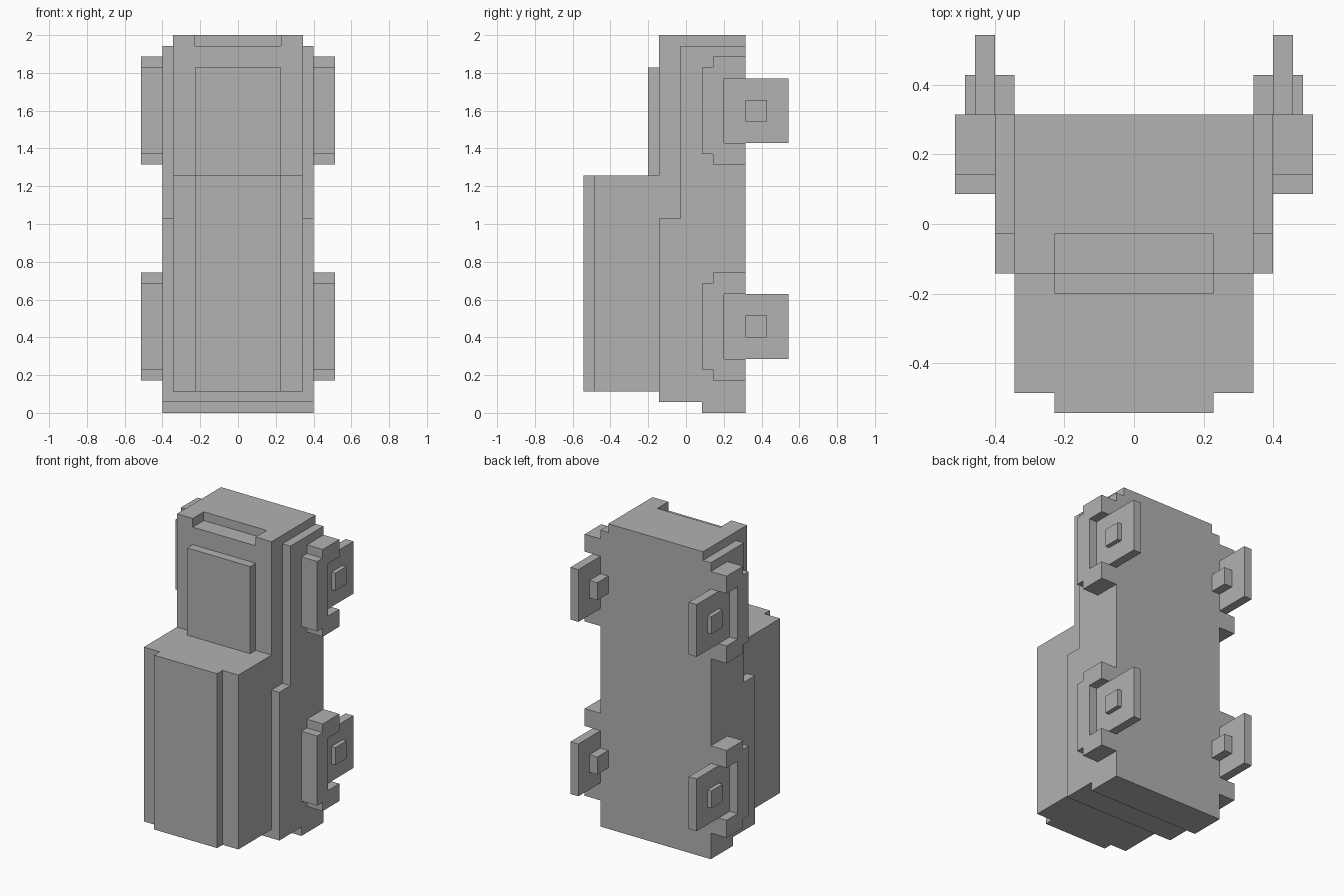
import bpy
import bmesh
from mathutils import Vector

if "Cube" in bpy.data.objects:
    bpy.data.objects.remove(bpy.data.objects["Cube"], do_unlink=True)

U = 2 / 35       # one block of the model's grid
Y_MID = 9.5      # depth is counted in blocks from the front

grey = bpy.data.materials.new("plain_grey")
grey.use_nodes = True
colour = (0.445, 0.445, 0.445, 1)
grey.diffuse_color = colour
grey.node_tree.nodes["Principled BSDF"].inputs["Base Color"].default_value = colour


def prism(name, profile, start, end, axis="x", side=1):
    """Extrude a (y, z) profile along x, or an (x, y) profile along z."""
    def place(a, b, t):
        x, y, z = (t * side, a, b) if axis == "x" else (a, b, t)
        return Vector((x, y - Y_MID, z)) * U

    bm = bmesh.new()
    rings = [[bm.verts.new(place(a, b, t)) for a, b in profile] for t in (start, end)]
    bm.faces.new(rings[0])
    bm.faces.new(rings[1])
    n = len(profile)
    for i in range(n):
        j = (i + 1) % n
        bm.faces.new((rings[0][i], rings[0][j], rings[1][j], rings[1][i]))
    bmesh.ops.recalc_face_normals(bm, faces=bm.faces)
    mesh = bpy.data.meshes.new(name)
    bm.to_mesh(mesh)
    bm.free()
    mesh.materials.append(grey)
    obj = bpy.data.objects.new(name, mesh)
    bpy.context.collection.objects.link(obj)
    return obj


def rect(a0, a1, b0, b1):
    return [(a0, b0), (a1, b0), (a1, b1), (a0, b1)]


# Main body with the cabin, and the notched nose on its end
prism("body_and_cabin", [(1, 2), (7, 2), (7, 1), (11, 1), (11, 0), (15, 0),
                         (15, 34), (7, 34), (7, 22), (1, 22)], -6, 6)
prism("notched_nose", [(-6, 7), (-4, 7), (-4, 9), (4, 9), (4, 7), (6, 7),
                       (6, 15), (-6, 15)], 34, 35, axis="z")

# Raised panels on the cabin and hood
prism("cabin_roof_panel", rect(0, 1, 2, 22), -4, 4)
prism("hood_panel", rect(6, 7, 22, 32), -4, 4)

for label, side in (("left", 1), ("right", -1)):
    # Stepped side panel
    prism(label + "_side_panel", [(7, 1), (11, 1), (11, 0), (15, 0), (15, 34),
                                  (9, 34), (9, 18), (7, 18)], 6, 7, side=side)
    for end, z in (("lower", 8), ("upper", 28)):
        name = f"{label}_{end}_"
        # Stepped fender arch around the wheel
        half = [(11, 4), (12, 4), (12, 5), (15, 5), (15, 3), (13, 3)]
        arch = [(y, z + h) for y, h in half] + [(y, z - h) for y, h in reversed(half)]
        prism(name + "fender", arch, 7, 9, side=side)
        # Square wheel and hub
        prism(name + "wheel", rect(13, 19, z - 3, z + 3), 7, 8, side=side)
        prism(name + "hub", rect(15, 17, z - 1, z + 1), 6, 8.5, side=side)
